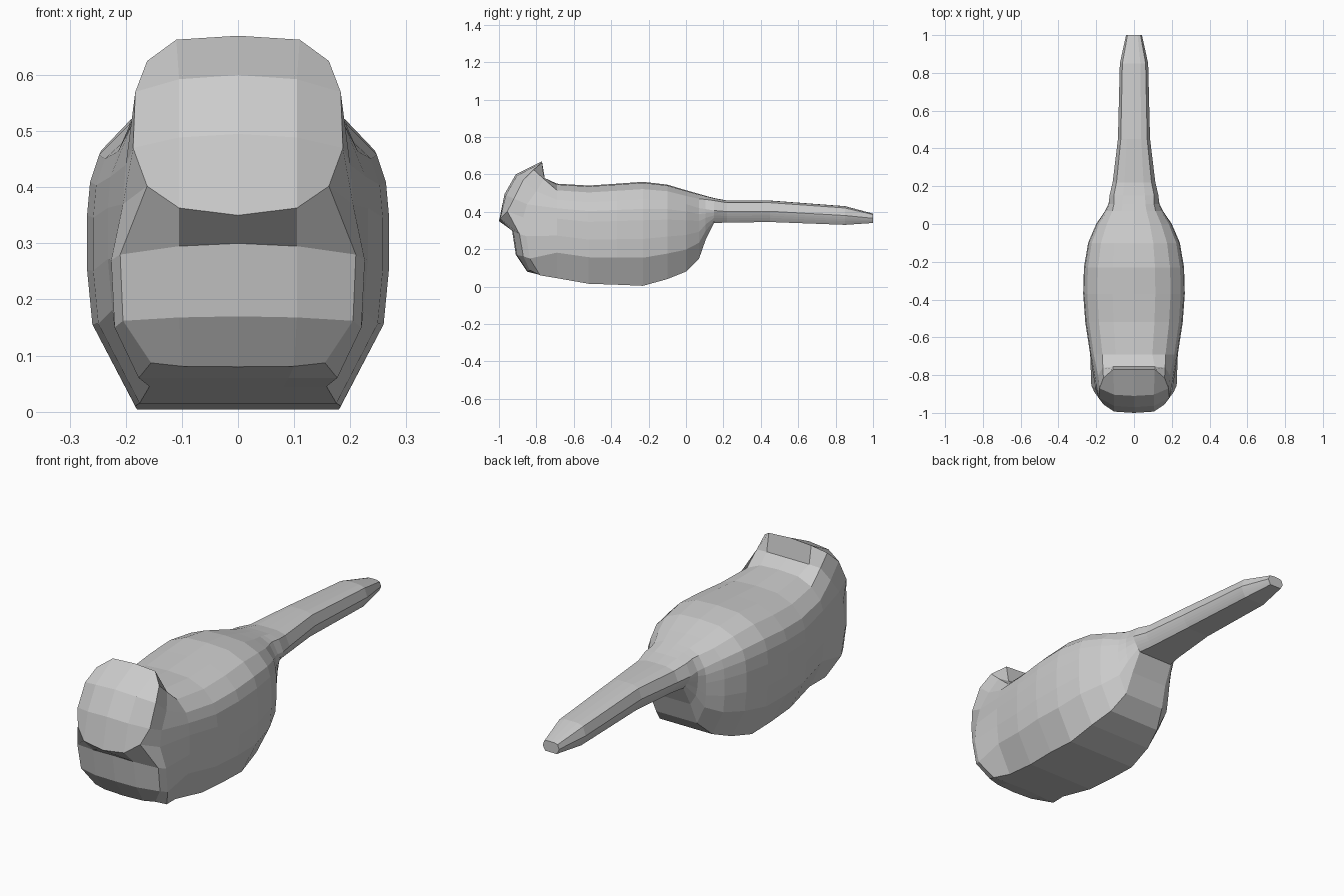
import bpy, bmesh

cube = bpy.data.objects.get("Cube")
if cube:
    bpy.data.objects.remove(cube, do_unlink=True)

grey = bpy.data.materials.new("plain grey")
grey.use_nodes = True
colour = (0.6, 0.6, 0.6, 1)
grey.diffuse_color = colour
grey.node_tree.nodes["Principled BSDF"].inputs["Base Color"].default_value = colour

# Half cross-sections, top centre to bottom centre, as (width, height) fractions
HULL = [(0, 1), (.42, .99), (.72, .93), (.92, .83), (.98, .74), (1, .63),
        (1, .45), (.965, .27), (.68, 0), (.35, 0), (0, 0)]
BOOM = [(0, 1), (.45, .99), (.82, .9), (1, .5), (.96, .4), (.91, .3),
        (.85, .2), (.78, .1), (.7, 0), (.35, 0), (0, 0)]

# Stations along the hull and tail: y, bottom, top, half width, blend to boom
STATIONS = [
    (-.69, .045, .55, .232, 0), (-.52, .015, .54, .258, 0),
    (-.37, .01, .55, .269, 0), (-.23, .004, .56, .265, 0),
    (-.1, .04, .545, .243, 0), (0, .08, .515, .2, 0),
    (.07, .15, .495, .155, .15), (.105, .25, .485, .14, .4),
    (.15, .34, .473, .13, 1), (.22, .342, .46, .113, 1),
    (.45, .345, .46, .085, 1), (.85, .33, .43, .075, 1),
    (1, .34, .39, .042, 1)]

# Front rim and the step behind it, as (x, y, z)
RIM = [(0, -.77, .67), (.11, -.77, .663), (.162, -.815, .625), (.183, -.87, .57),
       (.187, -.92, .47), (.162, -.955, .402), (.21, -.89, .28), (.205, -.87, .162),
       (.155, -.835, .087), (.1, -.845, .081), (0, -.85, .08)]
STEP = [(0, -.755, .58), (.11, -.755, .58), (.165, -.76, .575), (.19, -.8, .51),
        (.2, -.85, .44), (.205, -.87, .37), (.226, -.855, .27), (.22, -.835, .15),
        (.177, -.78, .06), (.09, -.775, .06), (0, -.77, .06)]
# Middle of the front at each rim row between lip and chin: y, z
FACE = [(-.91, .6), (-.97, .495), (-1, .35), (-.93, .3), (-.91, .17)]


def station_ring(y, bottom, top, width, blend):
    ring = []
    for (hx, hz), (bx, bz) in zip(HULL, BOOM):
        x, z = hx + (bx - hx) * blend, hz + (bz - hz) * blend
        ring.append((x * width, y, bottom + z * (top - bottom)))
    return ring


bm = bmesh.new()


def add_row(points):
    return [bm.verts.new(p) for p in points]


def bridge(a, b):
    for i in range(len(a) - 1):
        bm.faces.new((a[i], a[i + 1], b[i + 1], b[i]))


# Right-hand half of the skin, lofted from the rim to the tail tip
rings = [add_row(r) for r in [RIM, STEP] + [station_ring(*s) for s in STATIONS]]
for a, b in zip(rings, rings[1:]):
    bridge(a, b)
bm.faces.new(rings[-1])

# Bulging front inside the rim
rim = rings[0]
rows = []
for (y, z), edge in zip(FACE, rim[3:8]):
    mid = (.105, y + (edge.co.y - y) * .15, z + (edge.co.z - z) * .25)
    rows.append(add_row([(0, y, z), mid]) + [edge])
rows.append([rim[10], rim[9], rim[8]])
bm.faces.new((rim[0], rim[1], rows[0][1], rows[0][0]))
bm.faces.new((rim[1], rim[2], rim[3], rows[0][1]))
for a, b in zip(rows, rows[1:]):
    bridge(a, b)

# Mirror to the other side and weld along the middle
copy = bmesh.ops.duplicate(bm, geom=bm.verts[:] + bm.edges[:] + bm.faces[:])["geom"]
for v in copy:
    if isinstance(v, bmesh.types.BMVert):
        v.co.x = -v.co.x
bmesh.ops.remove_doubles(bm, verts=bm.verts[:], dist=.0005)
bmesh.ops.recalc_face_normals(bm, faces=bm.faces[:])

mesh = bpy.data.meshes.new("hull_and_tail")
bm.to_mesh(mesh)
bm.free()
mesh.materials.append(grey)
hull = bpy.data.objects.new("hull_and_tail", mesh)
bpy.context.collection.objects.link(hull)
